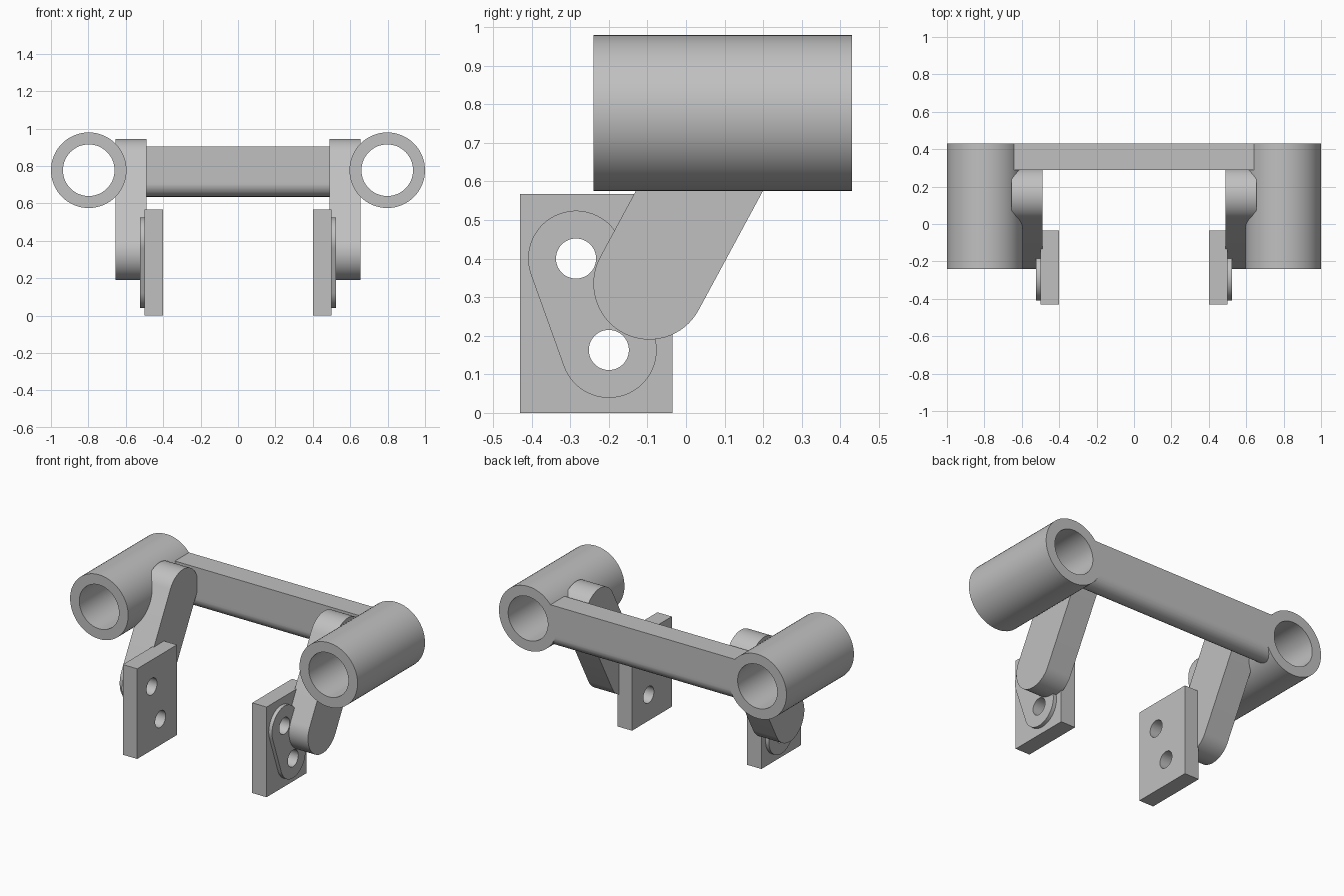
import bpy, bmesh
from math import sin, cos, pi, atan2

if "Cube" in bpy.data.objects:
    bpy.data.objects.remove(bpy.data.objects["Cube"])

grey = bpy.data.materials.new("plain grey")
grey.diffuse_color = (0.53, 0.53, 0.53, 1)
grey.use_nodes = True
grey.node_tree.nodes["Principled BSDF"].inputs["Base Color"].default_value = grey.diffuse_color


def arc(cy, cz, r, a0, a1, n):
    return [(cy + r * cos(a0 + (a1 - a0) * i / n), cz + r * sin(a0 + (a1 - a0) * i / n))
            for i in range(n + 1)]


def capsule(c1, c2, r, n=32):
    """Outline around two equal circles."""
    a = atan2(c2[1] - c1[1], c2[0] - c1[0])
    return arc(*c2, r, a - pi / 2, a + pi / 2, n) + arc(*c1, r, a + pi / 2, a + 1.5 * pi, n)


def prism(name, outline, t0, t1, axis="x"):
    """Extrude an outline along x (points are y, z) or along y (points are x, z)."""
    place = (lambda t, p: (t, *p)) if axis == "x" else (lambda t, p: (p[0], t, p[1]))
    bm = bmesh.new()
    a, b = [[bm.verts.new(place(t, p)) for p in outline] for t in (t0, t1)]
    n = len(outline)
    bm.faces.new(a)
    bm.faces.new(b[::-1])
    for i in range(n):
        bm.faces.new((a[i], b[i], b[(i + 1) % n], a[(i + 1) % n]))
    bmesh.ops.recalc_face_normals(bm, faces=bm.faces)
    me = bpy.data.meshes.new(name)
    bm.to_mesh(me)
    bm.free()
    me.materials.append(grey)
    ob = bpy.data.objects.new(name, me)
    bpy.context.collection.objects.link(ob)
    return ob


def circle(cx, cz, r, n=64):
    return arc(cx, cz, r, 0, 2 * pi, n)[:-1]


def cut(ob, cutters):
    """Subtract the cutters, bake the result and remove them."""
    for c in cutters:
        m = ob.modifiers.new("cut", "BOOLEAN")
        m.operation, m.solver, m.object = "DIFFERENCE", "EXACT", c
    dg = bpy.context.evaluated_depsgraph_get()
    me = bpy.data.meshes.new_from_object(ob.evaluated_get(dg))
    ob.modifiers.clear()
    ob.data = me
    for c in cutters:
        bpy.data.objects.remove(c)


TUBE_X, TUBE_Z, TUBE_R, BORE_R = 0.798, 0.777, 0.202, 0.138
Y0, Y1 = -0.24, 0.43
HOLES = [(-0.20, 0.163), (-0.285, 0.40)]

# Crossbar with a rounded underside, trimmed to the tubes
bar = prism("crossbar", [(0.43, 0.905), (0.29, 0.905)] + arc(0.36, 0.705, 0.07, pi, 2 * pi, 24),
            -0.75, 0.75)
cut(bar, [prism("trim", circle(s * TUBE_X, TUBE_Z, TUBE_R), -1, 1, "y") for s in (-1, 1)])

for s, side in ((-1, "left"), (1, "right")):
    # Hollow tube
    tube = prism(side + "_tube", circle(s * TUBE_X, TUBE_Z, TUBE_R), Y0, Y1, "y")
    cut(tube, [prism("bore", circle(s * TUBE_X, TUBE_Z, BORE_R), -1, 1, "y")])

    # Slanted arm
    prism(side + "_arm", capsule((-0.095, 0.335), (0.156, 0.80), 0.145), s * 0.49, s * 0.655)

    # Mounting plate and raised boss, both drilled twice
    plate = prism(side + "_plate", [(-0.43, 0), (-0.035, 0), (-0.035, 0.567), (-0.43, 0.567)],
                  s * 0.40, s * 0.50)
    boss = prism(side + "_boss", capsule(*HOLES, 0.124), s * 0.50, s * 0.523)
    for part in (plate, boss):
        cut(part, [prism("drill", circle(*h, 0.052, 48), s * 0.3, s * 0.7) for h in HOLES])

bpy.ops.object.select_all(action="DESELECT")
for ob in bpy.context.collection.objects:
    ob.select_set(True)
bpy.context.view_layer.objects.active = bar
bpy.ops.object.shade_smooth_by_angle(angle=pi / 6)
